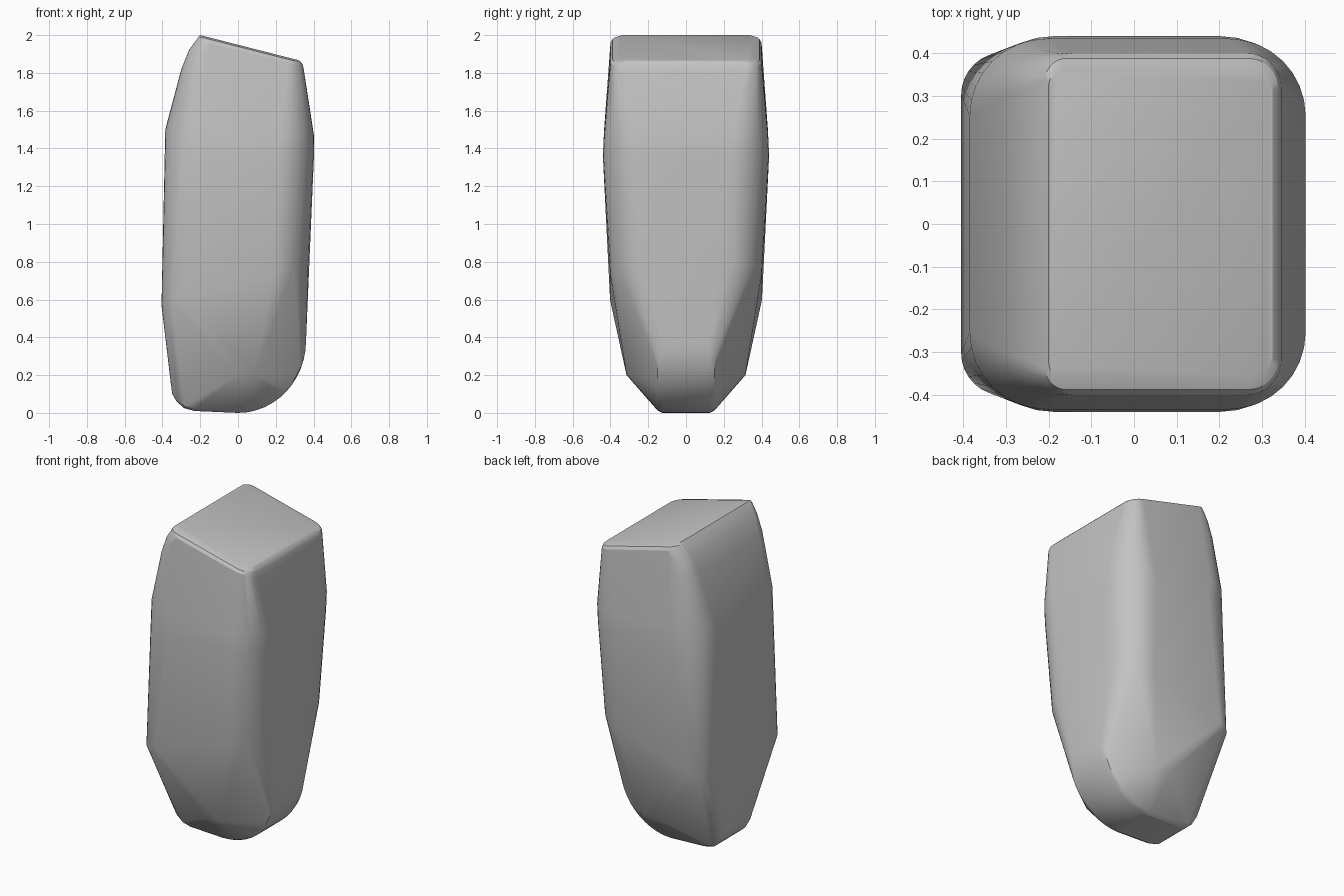
import bpy, bmesh
from math import sin, cos, pi, radians

cube = bpy.data.objects.get("Cube")
if cube:
    bpy.data.objects.remove(cube, do_unlink=True)

# One flat stone colour
stone = bpy.data.materials.new("stone_grey")
stone.use_nodes = True
colour = (0.55, 0.55, 0.55, 1)
stone.diffuse_color = colour
stone.node_tree.nodes["Principled BSDF"].inputs["Base Color"].default_value = colour


def ring(left, right, half_depth, r_left, r_right, steps=8):
    """Rounded rectangle whose height slopes from the left (x, z) to the right (x, z)."""
    (xl, zl), (xr, zr) = left, right
    points = []
    for edge, inward, r in ((xl, 1, r_left), (xr, -1, r_right)):
        for i in range(steps + 1):
            a = pi / 2 * i / steps
            x = edge + inward * r * (1 - cos(a))
            y = half_depth - r * (1 - sin(a))
            z = zl + (zr - zl) * (x - xl) / (xr - xl)
            points += [(x, y, z), (x, -y, z)]
    return points


# Body sections from the sloping top down to the lower shoulder
sections = [
    ((-0.20, 2.00), (0.325, 1.866), 0.355, 0.03, 0.05),
    ((-0.208, 1.992), (0.338, 1.853), 0.388, 0.05, 0.07),
    ((-0.22, 1.975), (0.345, 1.835), 0.40, 0.07, 0.08),
    ((-0.26, 1.92), (0.351, 1.80), 0.403, 0.09, 0.09),
    ((-0.30, 1.82), (0.357, 1.76), 0.409, 0.11, 0.11),
    ((-0.385, 1.50), (0.402, 1.47), 0.434, 0.18, 0.18),
    ((-0.388, 1.36), (0.402, 1.36), 0.44, 0.20, 0.20),
    ((-0.405, 0.57), (0.375, 0.79), 0.402, 0.10, 0.19),
]
points = [p for s in sections for p in ring(*s)]

# Rounded keel along the underside, with softened edges
keel = [(-0.355, 0.15), (-0.348, 0.10), (-0.325, 0.06), (-0.285, 0.025),
        (-0.23, 0.01), (0.0, 0.0)]
for i in range(1, 13):
    a = pi / 2 * i / 12
    keel.append((0.36 * sin(a), 0.38 * (1 - cos(a))))
for x, z in keel:
    for side in (-1, 1):
        points.append((x, side * 0.125, z))
        points.append((x * 0.985, side * 0.15, 0.3 + (z - 0.3) * 0.96))

# Chipped front and back noses above the keel
for side in (-1, 1):
    points += [(0.0, side * 0.315, 0.2), (0.09, side * 0.315, 0.205)]

# Wrap the sections into one faceted stone
bm = bmesh.new()
for p in points:
    bm.verts.new(p)
bmesh.ops.remove_doubles(bm, verts=bm.verts, dist=0.0005)
hull = bmesh.ops.convex_hull(bm, input=bm.verts)
spare = {v for v in hull["geom_interior"] + hull["geom_unused"]
         if isinstance(v, bmesh.types.BMVert)}
bmesh.ops.delete(bm, geom=list(spare), context="VERTS")
bmesh.ops.dissolve_limit(bm, angle_limit=radians(0.5), verts=bm.verts, edges=bm.edges)
bmesh.ops.recalc_face_normals(bm, faces=bm.faces)

mesh = bpy.data.meshes.new("standing_stone")
bm.to_mesh(mesh)
bm.free()
mesh.materials.append(stone)
obj = bpy.data.objects.new("standing_stone", mesh)
bpy.context.collection.objects.link(obj)
bpy.ops.object.select_all(action="DESELECT")
obj.select_set(True)
bpy.context.view_layer.objects.active = obj
bpy.ops.object.shade_smooth_by_angle(angle=radians(25))
